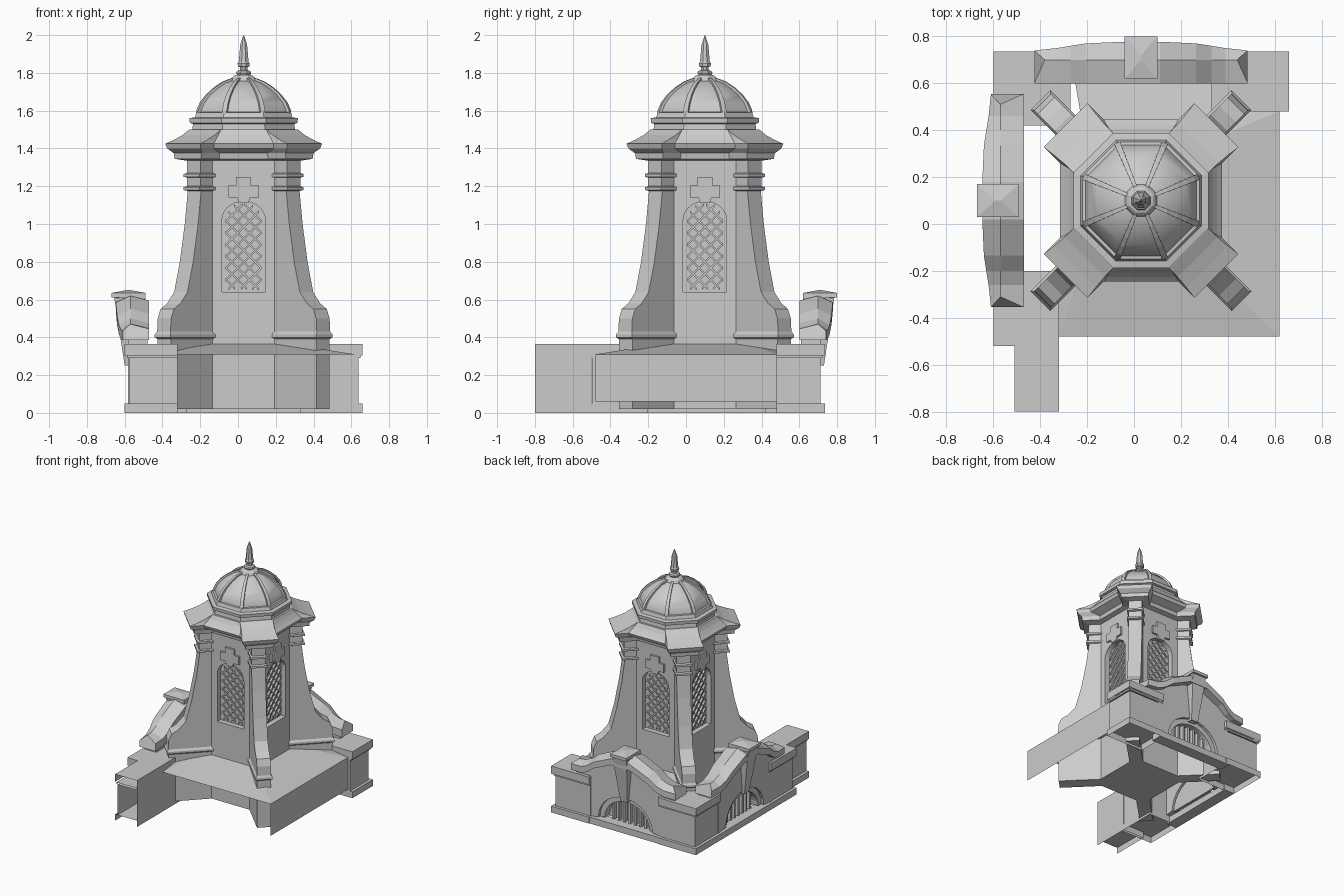
import bpy, bmesh
from math import pi, sin, cos, sqrt
from mathutils import Vector, Matrix

if "Cube" in bpy.data.objects:
    bpy.data.objects.remove(bpy.data.objects["Cube"])

C = Vector((0.03, 0.10, 0))          # tower axis
S2 = sqrt(2)


def finish(name, bm):
    bmesh.ops.remove_doubles(bm, verts=bm.verts, dist=1e-5)
    bmesh.ops.recalc_face_normals(bm, faces=bm.faces)
    me = bpy.data.meshes.new(name)
    bm.to_mesh(me)
    bm.free()
    ob = bpy.data.objects.new(name, me)
    bpy.context.collection.objects.link(ob)
    return ob


def side(k):
    """Frame of one tower side: 0 front, 1 right, 2 back, 3 left."""
    m = Matrix.Translation(C) @ Matrix.Rotation(k * pi / 2, 4, 'Z')
    return lambda u, v, z: m @ Vector((u, -v, z))


def loft(name, rings):
    bm = bmesh.new()
    vs = [[bm.verts.new(p) for p in r] for r in rings]
    n = len(rings[0])
    for a, b in zip(vs, vs[1:]):
        for i in range(n):
            j = (i + 1) % n
            bm.faces.new((a[i], a[j], b[j], b[i]))
    bm.faces.new(vs[0])
    bm.faces.new(vs[-1])
    return finish(name, bm)


def prism(name, k, pts, v0, v1):
    f = side(k)
    return loft(name, [[f(u, v, z) for u, z in pts] for v in (v0, v1)])


def box(name, x0, x1, y0, y1, z0, z1, open_front=False):
    bm = bmesh.new()
    bmesh.ops.create_cube(bm, size=1)
    for v in bm.verts:
        v.co = ((x0, x1)[v.co.x > 0], (y0, y1)[v.co.y > 0], (z0, z1)[v.co.z > 0])
    bm.normal_update()
    bad = [f for f in bm.faces if f.normal.z < -.9 or (open_front and f.normal.y < -.9)]
    bmesh.ops.delete(bm, geom=bad, context='FACES')
    return finish(name, bm)


def arc(a, b, zc, n=14):
    return [(a * cos(pi * i / n), zc + b * sin(pi * i / n)) for i in range(n + 1)]


# Tower: square plan with diagonal buttresses; f = wall distance,
# w = buttress half thickness, big = outermost x of the buttress
def plan(z, f, w, big):
    q = [(f, f - S2 * w), (big, big - S2 * w), (big - S2 * w, big), (f - S2 * w, f)]
    return [Matrix.Rotation(k * pi / 2, 4, 'Z') @ Vector((x, y, z)) + C
            for k in range(4) for x, y in q]


F = .235
tower_rows = [
    (.02, F, .05, .455), (.39, F, .05, .455), (.40, F, .06, .471), (.415, F, .06, .471),
    (.43, F, .05, .458), (.50, F, .05, .455), (.55, F, .05, .44), (.58, F, .05, .405),
    (.64, F, .05, .368), (.80, F, .05, .338), (1.0, F, .05, .312), (1.175, F, .05, .296),
    (1.18, F, .06, .318), (1.195, F, .06, .318), (1.20, F, .05, .30), (1.245, F, .05, .30),
    (1.25, F, .06, .318), (1.265, F, .06, .318), (1.27, F, .05, .30), (1.335, F, .05, .30),
    (1.345, .27, .10, .365), (1.375, .275, .105, .37), (1.40, .335, .125, .405),
    (1.425, .345, .132, .415), (1.445, .325, .125, .37), (1.47, .305, .12, .325),
    (1.50, .288, .119, .288)]
tower = loft("tower_body", [plan(*r) for r in tower_rows])

# Arched window recesses, lattice and keystones
arch = [(-.115, .64), (.115, .64)] + arc(.115, .10, 1.02)
inner = [(-.097, .66), (.097, .66)] + arc(.097, .085, 1.02)


def in_window(u, z):
    return abs(u) < .1 and .655 < z and (z < 1.02 or (u / .1) ** 2 + ((z - 1.02) / .088) ** 2 < 1)


for k in range(4):
    cut = prism("window_cutter", k, arch, .195, .32)
    cut.hide_render = True
    mod = tower.modifiers.new("window", 'BOOLEAN')
    mod.object, mod.operation, mod.solver = cut, 'DIFFERENCE', 'EXACT'
    bpy.context.view_layer.objects.active = tower
    bpy.ops.object.modifier_apply(modifier=mod.name)
    bpy.data.objects.remove(cut)
    for s in (-1, 1):
        for i in range(-8, 9):
            zc = .86 + i * .062
            hits = [u / 200 for u in range(-20, 21) if in_window(u / 200, zc + s * u / 200)]
            if len(hits) > 3:
                a, b, t = hits[0], hits[-1], .007
                prism("window_lattice", k, [(a, zc + s * a - t), (b, zc + s * b - t),
                      (b, zc + s * b + t), (a, zc + s * a + t)], .194, .207 + .003 * s)
    key = [(.025, 1.11), (.035, 1.14), (.08, 1.14), (.08, 1.205), (.04, 1.205), (.04, 1.25)]
    prism("window_keystone", k, key + [(-u, z) for u, z in key[::-1]], .22, .25)


# Octagonal dome, ribs and finial
def octagon(z, r):
    R = r / cos(pi / 8)
    return [C + Vector((R * cos(pi / 8 + i * pi / 4), R * sin(pi / 8 + i * pi / 4), z)) for i in range(8)]


loft("dome_base", [octagon(*p) for p in [(1.49, .275), (1.50, .272), (1.53, .268), (1.535, .285),
     (1.56, .287), (1.565, .258), (1.59, .25), (1.592, .235)]])
dome_rows = [(1.56, .24), (1.60, .235), (1.64, .218), (1.68, .188), (1.715, .15), (1.745, .105), (1.765, .05)]
dome = loft("dome", [octagon(*p) for p in dome_rows])
dome.select_set(True)
bpy.context.view_layer.objects.active = dome
bpy.ops.object.shade_smooth_by_angle(angle=.6)
for i in range(8):
    a = pi / 8 + i * pi / 4
    d, t = Vector((cos(a), sin(a), 0)), Vector((-sin(a), cos(a), 0))
    rings = []
    for z, r in dome_rows:
        p = C + d * (r / cos(pi / 8)) + Vector((0, 0, z))
        w = t * (.006 + .03 * r)
        n = d * r * .045 + Vector((0, 0, .010 * (1 - r / .25) + .003))
        rings.append([p - w - n, p + w - n, p + w + n, p - w + n])
    loft("dome_rib", rings)
loft("finial", [octagon(*p) for p in [(1.755, .07), (1.775, .06), (1.785, .05), (1.79, .035), (1.80, .04),
     (1.81, .035), (1.815, .02), (1.83, .02), (1.835, .03), (1.85, .032), (1.86, .026), (1.95, .018),
     (1.98, .008), (2.0, .001)]])

# Low lean-to roof on front, right and back, with the right wall
bm = bmesh.new()
o = [(-.32, -.48, .31), (.62, -.48, .31), (.62, .48, .31), (.62, .60, .31), (-.25, .60, .31)]
i_ = [(-.205, -.135, .365), (.265, -.135, .365), (.265, .335, .365), (-.205, .335, .365)]
for q in [(o[0], o[1], i_[1], i_[0]), (o[1], o[2], i_[2], i_[1]), (o[2], o[3], o[4], i_[3], i_[2]),
          (o[0], i_[0], (-.32, -.2, .345)),
          (o[1], o[2], (.62, .48, .06), (.62, -.48, .06))]:
    bm.faces.new([bm.verts.new(p) for p in q])
finish("low_roof", bm)


# Corner piers with plinth, shaft and cap
def pier(name, x0, x1, y0, y1, e, open_front=False):
    l, r, f, b = e                      # which sides carry mouldings
    for part, z0, z1, g in [("plinth", 0, .05, 0), ("shaft", .05, .29, .022),
                            ("cap_mould", .29, .305, .012), ("cap", .305, .365, 0)]:
        box(name + "_" + part, x0 + g * l, x1 - g * r, y0 + g * f, y1 - g * b, z0, z1, open_front)


pier("back_left_pier", -.60, -.27, .42, .735, (1, 0, 0, 1))
pier("back_right_pier", .33, .66, .48, .735, (0, 1, 0, 1))
pier("front_left_pier", -.60, -.32, -.52, -.20, (1, 0, 1, 0))
pier("front_left_wall", -.51, -.32, -.80, -.50, (1, 0, 0, 0), True)

# Parapet panels on back and left: lunette, swept coping, keystone
for k in (2, 3):
    f = side(k)
    prism("parapet_plinth", k, [(-.33, 0), (.33, 0), (.33, .05), (-.33, .05)], .54, .63)
    top = [(.33, .05), (.33, .33), (.43, .365), (.43, .40), (.36, .42), (.24, .48), (.08, .55)]
    outline = top + [(-u, z) for u, z in top[::-1]] + arc(.235, .21, .06)[::-1]
    prism("parapet_wall", k, outline, .51, .612)
    prism("lunette_ring", k, arc(.237, .212, .06) + arc(.195, .17, .06)[::-1], .525, .59)
    prism("lunette_back", k, arc(.225, .20, .05), .515, .53)
    for u in [x * .047 for x in range(-3, 4)]:
        h = .06 + .175 * sqrt(1 - (u / .2) ** 2)
        prism("lunette_bar", k, [(u - .008, .05), (u + .008, .05), (u + .008, h), (u - .008, h)], .53, .56)
    half = [(.455, .385, .64), (.36, .39, .65), (.30, .415, .66), (.235, .465, .67), (.08, .535, .677)]
    rings = []
    for u, zb, v in [(-a, b, c) for a, b, c in half] + half[::-1]:
        ur = max(-.41, min(.41, u))
        rings.append([f(u, .50, zb), f(u, v, zb), f(u, v, zb + .05), f(ur, .60, zb + .085), f(u, .50, zb + .06)])
    loft("swept_coping", rings)
    loft("parapet_keystone", [[f(-w, a, z), f(w, a, z), f(w, b, z + s), f(-w, b, z + s)] for z, s, w, a, b in
         [(.25, 0, .03, .52, .63), (.60, .01, .062, .53, .685), (.602, .01, .07, .52, .70), (.635, 0, .07, .52, .70)]]
         + [[f(0, a, .65) for a in (.60, .60, .62, .62)]])
